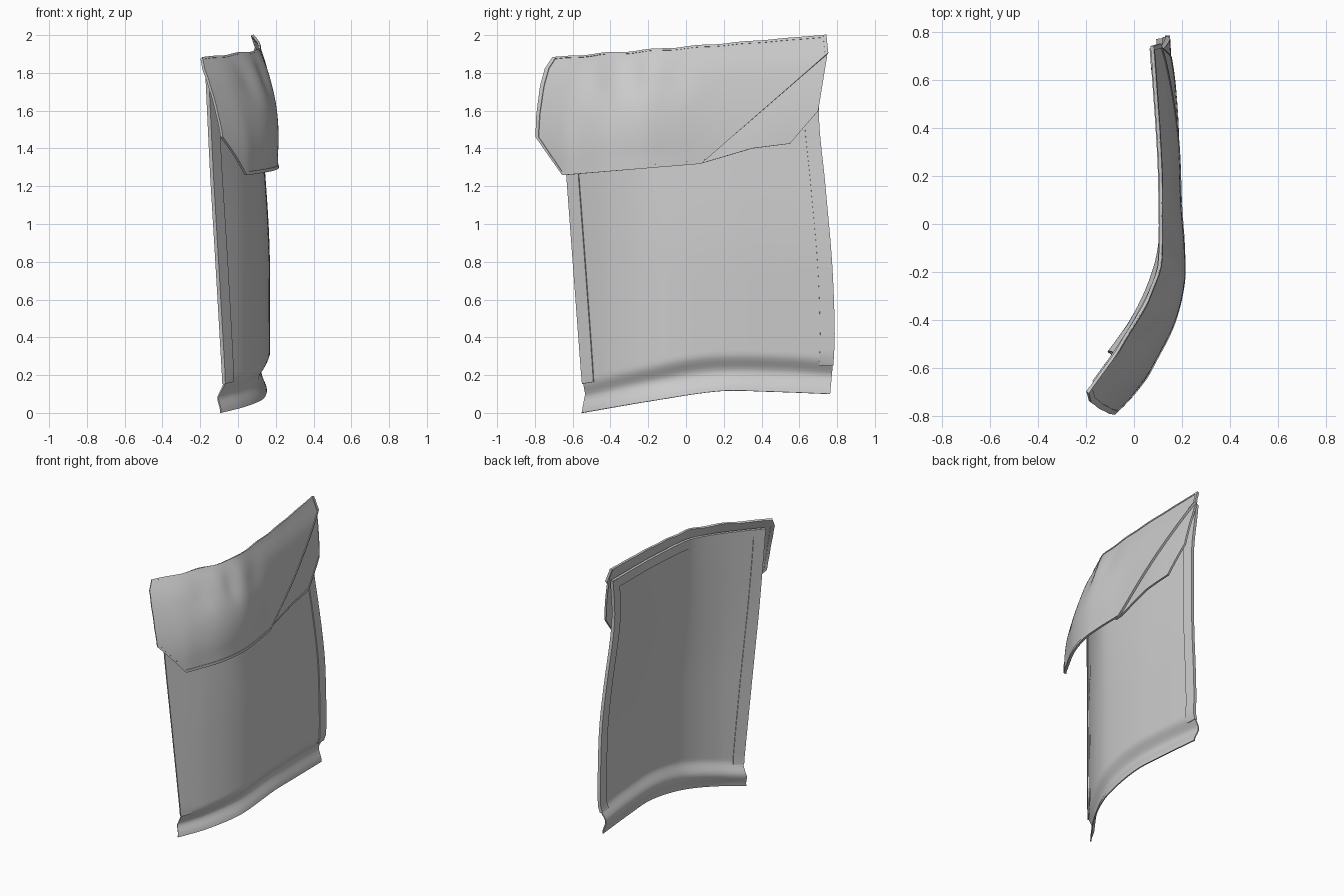
import bpy, bmesh, math

if "Cube" in bpy.data.objects:
    bpy.data.objects.remove(bpy.data.objects["Cube"])

cloth = bpy.data.materials.new("grey_cloth")
cloth.diffuse_color = (0.6, 0.6, 0.6, 1)
cloth.use_nodes = True
cloth.node_tree.nodes["Principled BSDF"].inputs["Base Color"].default_value = cloth.diffuse_color


def interp(pts, t, smooth=False):
    """Value at t on a list of (t, value) keys; smooth uses a Hermite curve."""
    n = len(pts)
    i = 0
    while i < n - 2 and t > pts[i + 1][0]:
        i += 1
    (a, p), (b, q) = pts[i], pts[i + 1]
    k = (t - a) / (b - a)
    if not smooth or k < 0 or k > 1:
        return p + (q - p) * k
    h = b - a
    s = (q - p) / h
    m0 = (q - pts[i - 1][1]) / (b - pts[i - 1][0]) if i else s
    m1 = (pts[i + 2][1] - p) / (pts[i + 2][0] - a) if i + 2 < n else s
    return ((2*k**3 - 3*k**2 + 1) * p + (k**3 - 2*k**2 + k) * h * m0
            + (3*k**2 - 2*k**3) * q + (k**3 - k**2) * h * m1)


def step(t):
    t = max(0.0, min(1.0, t))
    return t * t * (3 - 2 * t)


def sheet(name, fn, us, vs, thick):
    """Grid surface fn(u, v) given a centred thickness."""
    bm = bmesh.new()
    g = [[bm.verts.new(fn(u, v)) for u in us] for v in vs]
    for j in range(len(vs) - 1):
        for i in range(len(us) - 1):
            bm.faces.new((g[j][i], g[j][i+1], g[j+1][i+1], g[j+1][i]))
    bmesh.ops.recalc_face_normals(bm, faces=bm.faces)
    me = bpy.data.meshes.new(name)
    bm.to_mesh(me)
    bm.free()
    me.materials.append(cloth)
    ob = bpy.data.objects.new(name, me)
    bpy.context.collection.objects.link(ob)
    m = ob.modifiers.new("thickness", 'SOLIDIFY')
    m.thickness = thick
    m.offset = 0
    bpy.ops.object.select_all(action='DESELECT')
    bpy.context.view_layer.objects.active = ob
    ob.select_set(True)
    bpy.ops.object.modifier_apply(modifier=m.name)
    bpy.ops.object.shade_smooth_by_angle(angle=math.radians(40))
    return ob


def span(a, b, n):
    return [a + (b - a) * i / n for i in range(n + 1)]


# plan curves x(y): top line, lower panel, outer face of the flap
TOP = [(-.78, -.25), (-.69, -.185), (-.55, -.085), (-.4, .01), (-.25, .085),
       (-.15, .11), (.2, .11), (.4, .10), (.75, .075)]
LOW = [(-.63, -.14), (-.54, -.07), (-.48, -.025), (-.4, .03), (-.25, .105),
       (-.1, .148), (.2, .165), (.5, .155), (.78, .14)]
OUT = [(-.79, -.085), (-.65, .03), (-.58, .07), (-.42, .15), (-.25, .192),
       (-.1, .193), (.1, .18), (.4, .172), (.76, .155)]

# outline of the main panel
LEFT = [(0, -.55), (.1, -.532), (.16, -.543), (1.26, -.625), (1.82, -.66)]
RIGHT = [(.1, .763), (.3, .78), (.45, .784), (.8, .77), (1.2, .735), (1.6, .70), (1.9, .73)]
BOTTOM = [(0, 0), (.27, .062), (.55, .115), (.75, .112), (1, .10)]
CREASE = [(0, .17), (.25, .25), (.5, .31), (.8, .31), (1, .29)]


def panel(u, v):
    zb = interp(BOTTOM, u, True)
    zt = 1.82 + .09 * u
    z = zb + (zt - zb) * v
    y = interp(LEFT, z) * (1 - u) + interp(RIGHT, z, True) * u
    k = step((z - .75) / 1.1)
    x = interp(LOW, y, True) * (1 - k) + interp(TOP, y, True) * k
    zc = interp(CREASE, u, True)
    x -= .045 * step((zc - z) / .10)
    x += .03 * step((zb + .10 - z) / .10)
    return x, y, z


# main panel, with denser rows around the bottom crease
rows = span(0, .2, 18) + span(.2, 1, 24)[1:]
sheet("main_panel", panel, span(0, 1, 48), rows, .008)

# folded side hems and top hem of the panel
for name, a, b in (("front_side_hem", -.002, .045), ("rear_side_hem", .945, 1.002)):
    sheet(name, panel, span(a, b, 4), span(.085, 1, 40), .022)
sheet("panel_top_hem", panel, span(0, 1, 40), span(.965, 1.002, 2), .020)

# flap outline, (t, y) and (t, z) on both ends
FLY = [(0, -.70), (.12, -.74), (.25, -.765), (.5, -.785), (.7, -.79), (1, -.65)]
FLZ = [(0, 1.88), (.12, 1.82), (.25, 1.73), (.5, 1.58), (.7, 1.46), (1, 1.26)]
FRY = [(0, .74), (.15, .75), (1, .08)]
FRZ = [(0, 2.0), (.15, 1.905), (1, 1.32)]


def flap_x(y, z):
    zt = 1.88 + .12 * (y + .7) / 1.44
    d = max(0, min(1, (zt - z) / .55))
    a, b = interp(TOP, y, True), interp(OUT, y, True)
    x = a + (b - a) * math.sin(d * math.pi / 2) ** .9
    # gathered dents under the top edge
    for c, w, s in ((-.47, .07, .016), (-.27, .06, .022), (-.05, .09, .012)):
        x -= s * math.exp(-((y - c) / w) ** 2) * math.exp(-((d - .25) / .2) ** 2)
    x += .012 * math.exp(-((y + .25) / .3) ** 2) * math.sin(d * math.pi)
    return x


def flap(u, t):
    y = interp(FLY, t) * (1 - u) + interp(FRY, t) * u
    z = interp(FLZ, t) * (1 - u) + interp(FRZ, t) * u
    # slightly wavy top edge
    z += .006 * math.sin(y * 26) * math.exp(-t * 12) * (1 - u) * min(1, u * 6)
    return flap_x(y, z) + .012 * step(t * 4), y, z


ts = span(0, .15, 5) + span(.15, .7, 14)[1:] + span(.7, 1, 8)[1:]
sheet("flap", flap, span(0, 1, 52), ts, .008)

# raised hems around the flap
sheet("flap_bottom_hem", flap, span(0, 1, 52), span(.975, 1.002, 2), .016)
sheet("flap_front_hem", flap, span(-.002, .012, 2), ts, .016)
sheet("flap_diagonal_hem", flap, span(.99, 1.002, 2), ts, .016)
sheet("flap_top_hem", flap, span(0, 1, 52), span(0, .02, 2), .014)

# under layer seen below the diagonal edge
UY = [(0, .03), (.08, .08), (.45, .35), (.72, .55), (.88, .70), (1, .747)]
UZ = [(0, 1.315), (.08, 1.32), (.45, 1.40), (.72, 1.425), (.88, 1.60), (1, 1.89)]


def under_flap(u, v):
    y1, z1 = interp(UY, u), interp(UZ, u)
    y0, z0 = -.02 + .765 * u, 1.36 + .57 * u
    y, z = y1 + (y0 - y1) * v, z1 + (z0 - z1) * v
    return flap_x(y, z) - .006 + .014 * math.sin(math.pi * u) * (1 - v), y, z


sheet("under_flap", under_flap, span(0, 1, 50), span(0, 1, 10), .008)
sheet("under_flap_hem", under_flap, span(0, 1, 50), span(0, .05, 2), .014)
